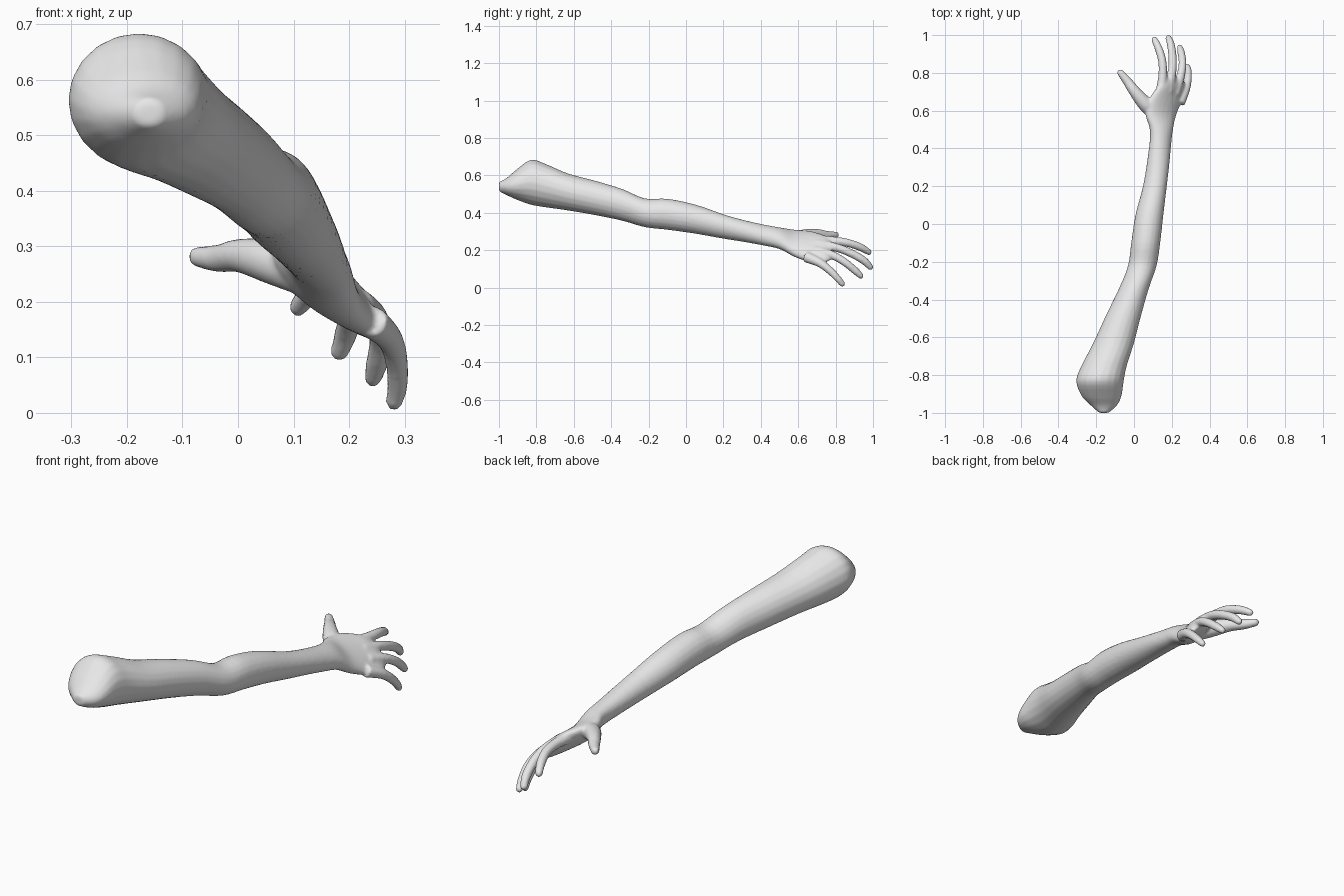
import bpy, bmesh, math
from mathutils import Vector

if "Cube" in bpy.data.objects:
    bpy.data.objects.remove(bpy.data.objects["Cube"])

SIDES = 20


def smooth_rows(rows, steps=4):
    """Catmull-Rom interpolation through rows of numbers."""
    out = []
    for i in range(len(rows) - 1):
        p0, p1 = rows[max(i - 1, 0)], rows[i]
        p2, p3 = rows[i + 1], rows[min(i + 2, len(rows) - 1)]
        for s in range(steps):
            t = s / steps
            out.append([b + 0.5 * t * (c - a + t * (2 * a - 5 * b + 4 * c - d
                        + t * (3 * (b - c) + d - a)))
                        for a, b, c, d in zip(p0, p1, p2, p3)])
    return out + [list(rows[-1])]


def loft(bm, frames):
    """Skin elliptical rings given as (centre, half axis u, half axis v)."""
    rings = []
    for c, u, v in frames:
        angles = [2 * math.pi * k / SIDES for k in range(SIDES)]
        rings.append([bm.verts.new(c + u * math.cos(a) + v * math.sin(a)) for a in angles])
    for r, q in zip(rings, rings[1:]):
        for k in range(SIDES):
            n = (k + 1) % SIDES
            bm.faces.new((r[k], r[n], q[n], q[k]))
    bm.faces.new(rings[0][::-1])
    bm.faces.new(rings[-1])


def limb(bm, rows):
    """Rows: y, centre x, centre z, half width, half height, tilt in degrees."""
    frames = []
    for y, x, z, a, b, tilt in smooth_rows(rows):
        t = math.radians(tilt)
        frames.append((Vector((x, y, z)),
                       Vector((math.cos(t), 0, math.sin(t))) * a,
                       Vector((-math.sin(t), 0, math.cos(t))) * b))
    loft(bm, frames)


def digit(bm, rows):
    """Rows: x, y, z, radius; the tip is rounded off."""
    path = smooth_rows(rows)
    pts = [Vector(p[:3]) for p in path]
    end = (pts[-1] - pts[-2]).normalized()
    r = path[-1][3]
    radii = [p[3] for p in path]
    for f in (0.5, 0.85, 0.98):
        pts.append(Vector(path[-1][:3]) + end * r * f)
        radii.append(r * math.sqrt(1 - f * f))
    frames = []
    for i, p in enumerate(pts):
        d = (pts[min(i + 1, len(pts) - 1)] - pts[max(i - 1, 0)]).normalized()
        u = d.cross(Vector((0.6, 0, 0.8))).normalized()
        frames.append((p, u * radii[i], d.cross(u) * radii[i]))
    loft(bm, frames)


bm = bmesh.new()

# Upper arm, elbow, forearm, wrist and palm
limb(bm, [
    (-1.0, -0.16, 0.54, 0.025, 0.025, 0),
    (-0.96, -0.16, 0.54, 0.07, 0.045, 0),
    (-0.91, -0.172, 0.55, 0.106, 0.078, 0),
    (-0.83, -0.18, 0.563, 0.126, 0.12, 0),
    (-0.75, -0.158, 0.545, 0.12, 0.116, 0),
    (-0.63, -0.108, 0.511, 0.108, 0.099, 0),
    (-0.48, -0.054, 0.478, 0.093, 0.092, 0),
    (-0.34, 0.0, 0.442, 0.079, 0.085, 0),
    (-0.22, 0.044, 0.4, 0.076, 0.077, 0),
    (-0.1, 0.062, 0.392, 0.077, 0.083, 0),
    (0.05, 0.082, 0.366, 0.074, 0.078, 0),
    (0.22, 0.114, 0.322, 0.062, 0.064, -20),
    (0.4, 0.137, 0.284, 0.062, 0.052, -40),
    (0.5, 0.145, 0.264, 0.07, 0.048, -40),
    (0.58, 0.143, 0.237, 0.1, 0.045, -40),
    (0.66, 0.168, 0.22, 0.115, 0.039, -43),
    (0.73, 0.198, 0.207, 0.1, 0.032, -47),
    (0.77, 0.207, 0.203, 0.075, 0.02, -48),
])

# Thumb and four fingers
digits = [
    [(0.12, 0.58, 0.25, 0.04), (0.06, 0.635, 0.272, 0.04), (0.005, 0.7, 0.283, 0.031),
     (-0.035, 0.755, 0.278, 0.025), (-0.071, 0.8, 0.281, 0.019)],
    [(0.14, 0.68, 0.255, 0.03), (0.152, 0.78, 0.25, 0.024), (0.15, 0.86, 0.24, 0.022),
     (0.13, 0.93, 0.217, 0.021), (0.108, 0.977, 0.19, 0.017)],
    [(0.18, 0.7, 0.23, 0.03), (0.201, 0.8, 0.215, 0.023), (0.204, 0.88, 0.185, 0.022),
     (0.195, 0.95, 0.145, 0.021), (0.183, 0.985, 0.11, 0.017)],
    [(0.215, 0.69, 0.195, 0.03), (0.246, 0.78, 0.174, 0.023), (0.257, 0.85, 0.135, 0.021),
     (0.25, 0.905, 0.09, 0.02), (0.243, 0.935, 0.062, 0.016)],
    [(0.24, 0.64, 0.165, 0.03), (0.272, 0.71, 0.135, 0.024), (0.285, 0.765, 0.095, 0.021),
     (0.287, 0.81, 0.05, 0.019), (0.281, 0.835, 0.02, 0.016)],
]
for rows in digits:
    digit(bm, rows)

bmesh.ops.recalc_face_normals(bm, faces=bm.faces)
mesh = bpy.data.meshes.new("arm")
bm.to_mesh(mesh)
bm.free()
arm = bpy.data.objects.new("arm", mesh)
bpy.context.collection.objects.link(arm)

# Plain grey surface
grey = bpy.data.materials.new("light_grey")
grey.use_nodes = True
colour = (0.8, 0.8, 0.8, 1)
grey.diffuse_color = colour
grey.node_tree.nodes["Principled BSDF"].inputs["Base Color"].default_value = colour
mesh.materials.append(grey)

# Fuse the parts into one skin and soften the joins
fuse = arm.modifiers.new("fuse", "REMESH")
fuse.mode = "VOXEL"
fuse.voxel_size = 0.007
fuse.use_smooth_shade = True
soften = arm.modifiers.new("soften", "SMOOTH")
soften.factor = 0.5
soften.iterations = 5
